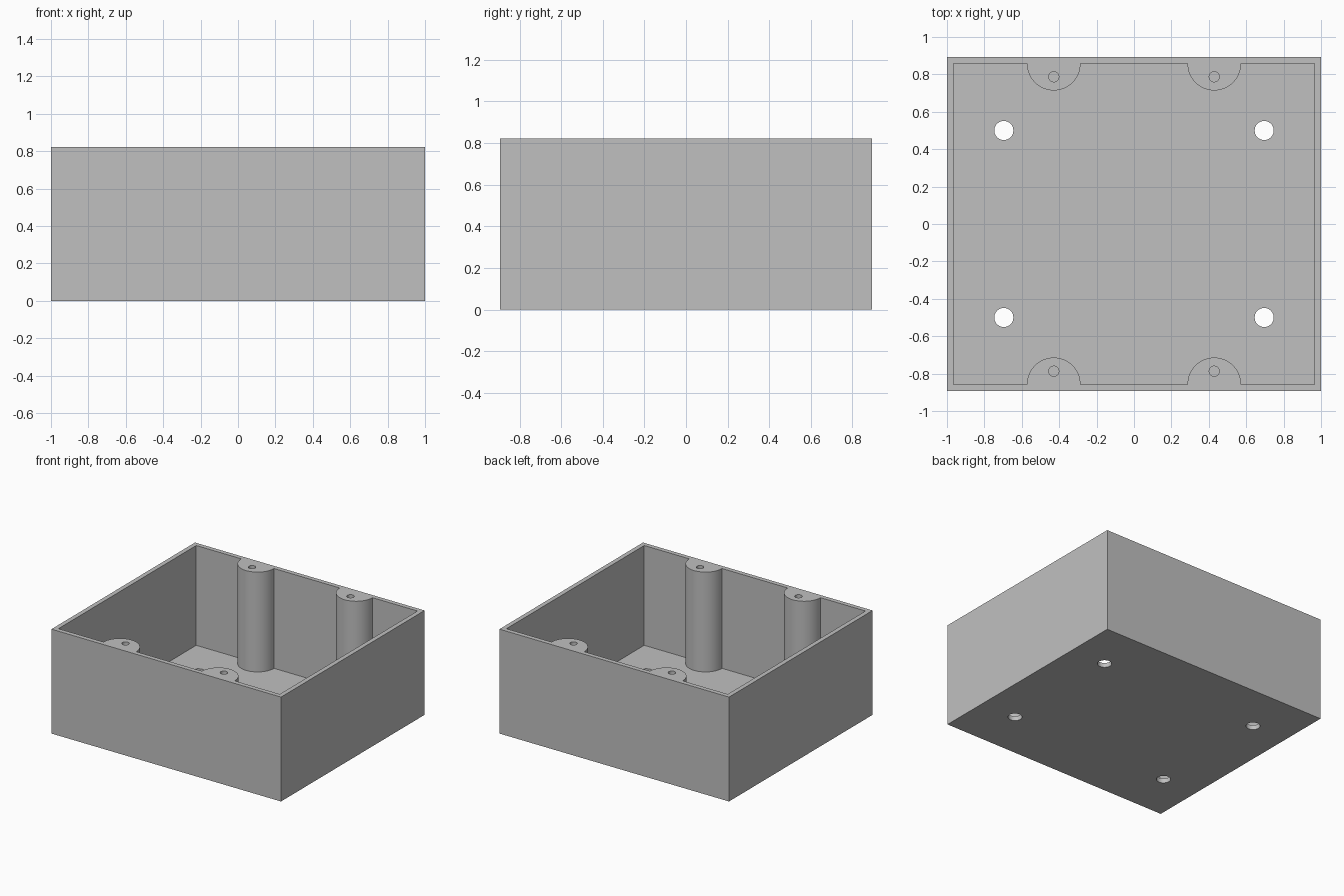
import bpy
import bmesh
from math import cos, sin, pi

if "Cube" in bpy.data.objects:
    bpy.data.objects.remove(bpy.data.objects["Cube"])

# Main dimensions
HALF_X, HALF_Y, HEIGHT = 1.0, 0.893, 0.822
WALL = 0.036
POST_X, POST_R = 0.429, 0.143
SCREW_Y, SCREW_R, SCREW_DEPTH = 0.787, 0.027, 0.4
MOUNT_X, MOUNT_Y, MOUNT_R = 0.696, 0.5, 0.051
GREY = (0.53, 0.53, 0.53, 1)

grey = bpy.data.materials.new("Grey plastic")
grey.use_nodes = True
grey.diffuse_color = GREY
grey.node_tree.nodes["Principled BSDF"].inputs["Base Color"].default_value = GREY


def prism(name, outline, z0, z1):
    """Extrude a flat outline from z0 up to z1."""
    bm = bmesh.new()
    face = bm.faces.new([bm.verts.new((x, y, z0)) for x, y in outline])
    top = bmesh.ops.extrude_face_region(bm, geom=[face])["geom"]
    moved = [v for v in top if isinstance(v, bmesh.types.BMVert)]
    bmesh.ops.translate(bm, verts=moved, vec=(0, 0, z1 - z0))
    bmesh.ops.recalc_face_normals(bm, faces=bm.faces)
    mesh = bpy.data.meshes.new(name)
    bm.to_mesh(mesh)
    bm.free()
    obj = bpy.data.objects.new(name, mesh)
    bpy.context.collection.objects.link(obj)
    mesh.materials.append(grey)
    return obj


def arc(cx, cy, r, start, sweep, steps):
    return [(cx + r * cos(start + sweep * i / steps),
             cy + r * sin(start + sweep * i / steps)) for i in range(steps + 1)]


def circle(cx, cy, r, steps=32):
    return arc(cx, cy, r, 0, 2 * pi, steps)[:-1]


def cut(target, cutter):
    cutter.hide_render = True
    mod = target.modifiers.new("Cut", "BOOLEAN")
    mod.operation = "DIFFERENCE"
    mod.solver = "EXACT"
    mod.object = cutter
    bpy.context.view_layer.objects.active = target
    bpy.ops.object.modifier_apply(modifier=mod.name)
    bpy.data.objects.remove(cutter)


# Outer block of the open case
case = prism("open_case", [(-HALF_X, -HALF_Y), (HALF_X, -HALF_Y),
                           (HALF_X, HALF_Y), (-HALF_X, HALF_Y)], 0, HEIGHT)

# Cavity whose outline bulges inward around the half-round screw posts
ix, iy = HALF_X - WALL, HALF_Y - WALL
front_half = [(-ix, -iy)]
for x in (-POST_X, POST_X):
    front_half += arc(x, -iy, POST_R, pi, -pi, 32)
front_half.append((ix, -iy))
cavity = front_half + [(-x, -y) for x, y in front_half]
cut(case, prism("cavity_cutter", cavity, WALL, HEIGHT + 0.1))

# Screw holes in the posts and mounting holes through the floor
for sx in (-1, 1):
    for sy in (-1, 1):
        cut(case, prism("screw_cutter", circle(sx * POST_X, sy * SCREW_Y, SCREW_R),
                        HEIGHT - SCREW_DEPTH, HEIGHT + 0.1))
        cut(case, prism("mount_cutter", circle(sx * MOUNT_X, sy * MOUNT_Y, MOUNT_R),
                        -0.1, WALL + 0.1))

# Smooth the round posts and holes while keeping the case edges crisp
bpy.ops.object.select_all(action="DESELECT")
case.select_set(True)
bpy.context.view_layer.objects.active = case
bpy.ops.object.shade_smooth_by_angle(angle=pi / 6)
